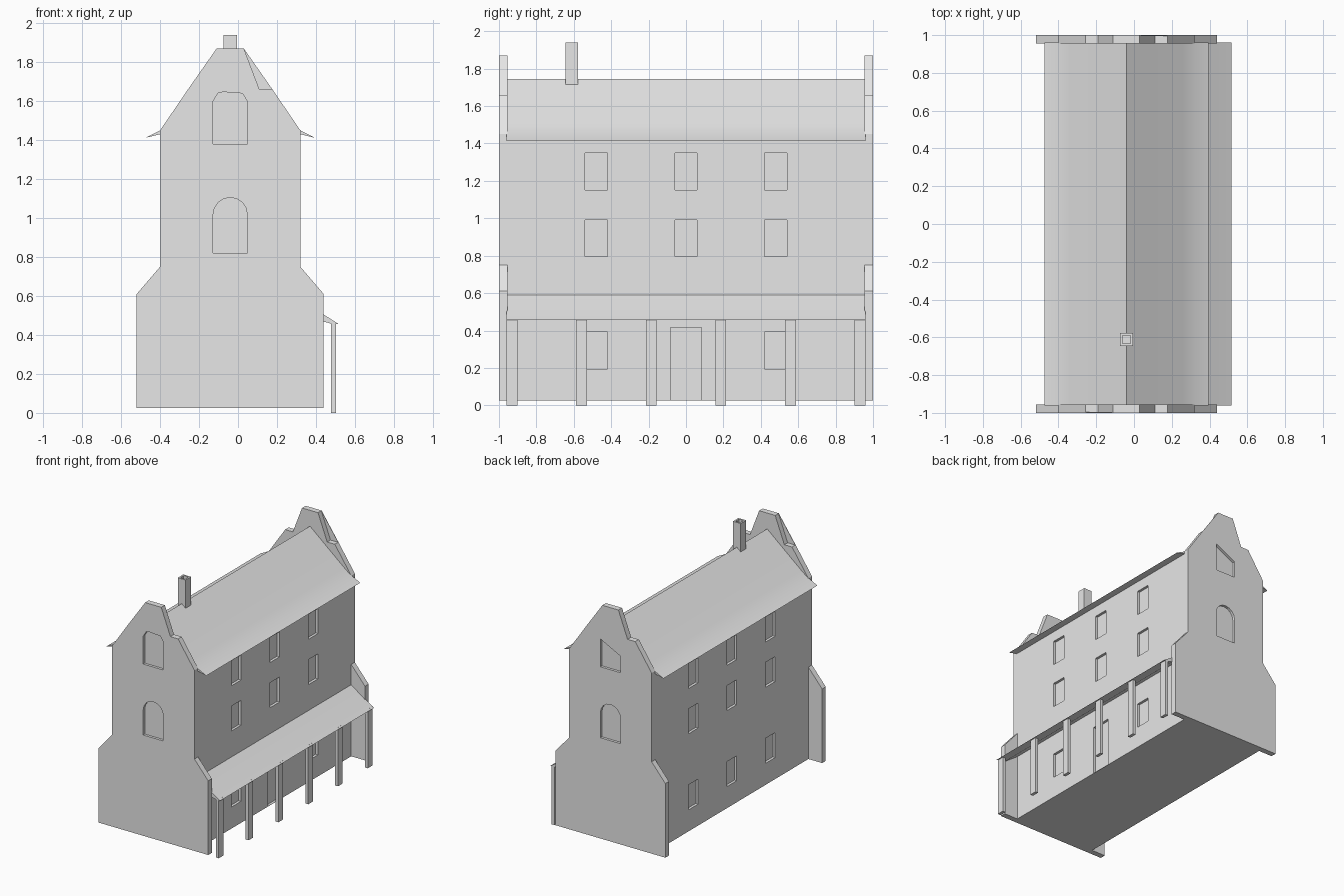
import bpy, bmesh, math
from mathutils import Vector

cube = bpy.data.objects.get("Cube")
if cube:
    bpy.data.objects.remove(cube, do_unlink=True)

stone = bpy.data.materials.new("light_grey")
stone.use_nodes = True
grey = (0.8, 0.8, 0.8, 1)
stone.diffuse_color = grey
stone.node_tree.nodes["Principled BSDF"].inputs["Base Color"].default_value = grey

CX = -0.04          # centre line of the house
WALL = 0.36         # half width of the house
BASE = 0.025        # floor level


def prism(name, outline, y0, y1):
    """Extrude an (x, z) outline from y0 to y1."""
    bm = bmesh.new()
    face = bm.faces.new([bm.verts.new((x, y0, z)) for x, z in outline])
    new = bmesh.ops.extrude_face_region(bm, geom=[face])["geom"]
    verts = [g for g in new if isinstance(g, bmesh.types.BMVert)]
    bmesh.ops.translate(bm, verts=verts, vec=Vector((0, y1 - y0, 0)))
    bmesh.ops.recalc_face_normals(bm, faces=bm.faces)
    mesh = bpy.data.meshes.new(name)
    bm.to_mesh(mesh)
    bm.free()
    mesh.materials.append(stone)
    obj = bpy.data.objects.new(name, mesh)
    bpy.context.collection.objects.link(obj)
    return obj


def box(name, x0, x1, y0, y1, z0, z1):
    return prism(name, [(x0, z0), (x1, z0), (x1, z1), (x0, z1)], y0, y1)


def cut(target, cutters):
    """Subtract every cutter, then bake the result and drop the cutters."""
    for c in cutters:
        c.hide_render = True
        mod = target.modifiers.new("recess", 'BOOLEAN')
        mod.operation = 'DIFFERENCE'
        mod.solver = 'EXACT'
        mod.object = c
    bpy.context.view_layer.update()
    graph = bpy.context.evaluated_depsgraph_get()
    baked = bpy.data.meshes.new_from_object(target.evaluated_get(graph))
    target.modifiers.clear()
    target.data = baked
    for c in cutters:
        bpy.data.objects.remove(c, do_unlink=True)


def mirrored(half):
    """Full outline from (distance from centre, z) points, bottom to top."""
    return [(CX + d, z) for d, z in half] + [(CX - d, z) for d, z in reversed(half)]


# House body with recessed windows on both long sides and a door under the porch
body = box("house_body", CX - WALL, CX + WALL, -0.965, 0.965, BASE, 1.44)
DEPTH = 0.02
recesses = []
for side in (-1, 1):
    xs = sorted((CX + side * (WALL - DEPTH), CX + side * (WALL + 0.1)))
    for z0 in (0.195, 0.795, 1.152):
        for y in (-0.48, 0, 0.48):
            if side == 1 and z0 < 0.5 and y == 0:
                recesses.append(box("door_cutter", *xs, -0.083, 0.083, BASE + 0.002, 0.415))
            else:
                recesses.append(box("window_cutter", *xs, y - 0.06, y + 0.06, z0, z0 + 0.197))
cut(body, recesses)

# Stepped gable walls with arched window recesses
gable = mirrored([(0.48, BASE), (0.48, 0.61), (WALL, 0.75), (WALL, 1.45),
                  (0.217, 1.66), (0.15, 1.66), (0.07, 1.87)])
R = 0.0875
arch = [(CX - 0.05 - R, 0.82), (CX - 0.05 + R, 0.82)]
arch = [(CX - R, 0.82), (CX + R, 0.82)]
arch += [(CX + R * math.cos(i * math.pi / 8), 1.018 + R * math.sin(i * math.pi / 8))
         for i in range(9)]
upper = {
    "front": [(CX - R, 1.38), (CX + R, 1.38), (CX + R, 1.60), (CX + 0.062, 1.64),
              (CX - 0.035, 1.647), (CX - 0.062, 1.642), (CX - R, 1.60)],
    "back": [(CX - R, 1.38), (CX + R, 1.38), (CX + R, 1.60), (CX - R, 1.51)],
}
for name, s in (("front", -1), ("back", 1)):
    wall = prism(name + "_gable", gable, s * 0.955, s)
    cut(wall, [prism("arch_cutter", o, s * (1 - DEPTH), s * 1.1)
               for o in (arch, upper[name])])
    # Thin facing that straightens the step on one slope
    prism(name + "_gable_facing",
          [(CX + s * d, z) for d, z in ((0.07, 1.87), (0.15, 1.66), (0.217, 1.66))],
          s * 0.996, s)

# Main roof with flared eaves
roof_half = [(WALL, 1.43), (0.435, 1.412), (0.36, 1.45), (0.30, 1.496), (0.15, 1.62)]
roof = mirrored(roof_half)
roof.insert(len(roof_half), (CX, 1.745))
prism("main_roof", roof, -0.96, 0.96)

# Porch roof and its posts
prism("porch_roof", [(0.31, 0.597), (0.44, 0.505), (0.515, 0.457),
                     (0.475, 0.459), (0.44, 0.468), (0.31, 0.56)], -0.96, 0.96)
for i in range(6):
    y = -0.93 + i * 0.372
    box("porch_post", 0.478, 0.503, y - 0.029, y + 0.029, 0, 0.465)

# Chimney with an open flue
chimney = box("chimney", CX - 0.034, CX + 0.034, -0.645, -0.577, 1.715, 1.94)
cut(chimney, [box("flue_cutter", CX - 0.021, CX + 0.021, -0.632, -0.59, 1.84, 2.0)])

# Smooth only the gentle bends, keep all corners sharp
bpy.ops.object.select_all(action='DESELECT')
for obj in bpy.context.collection.objects:
    if obj.type == 'MESH' and obj.data.materials and obj.data.materials[0] == stone:
        obj.select_set(True)
        bpy.context.view_layer.objects.active = obj
bpy.ops.object.shade_smooth_by_angle(angle=math.radians(20))
